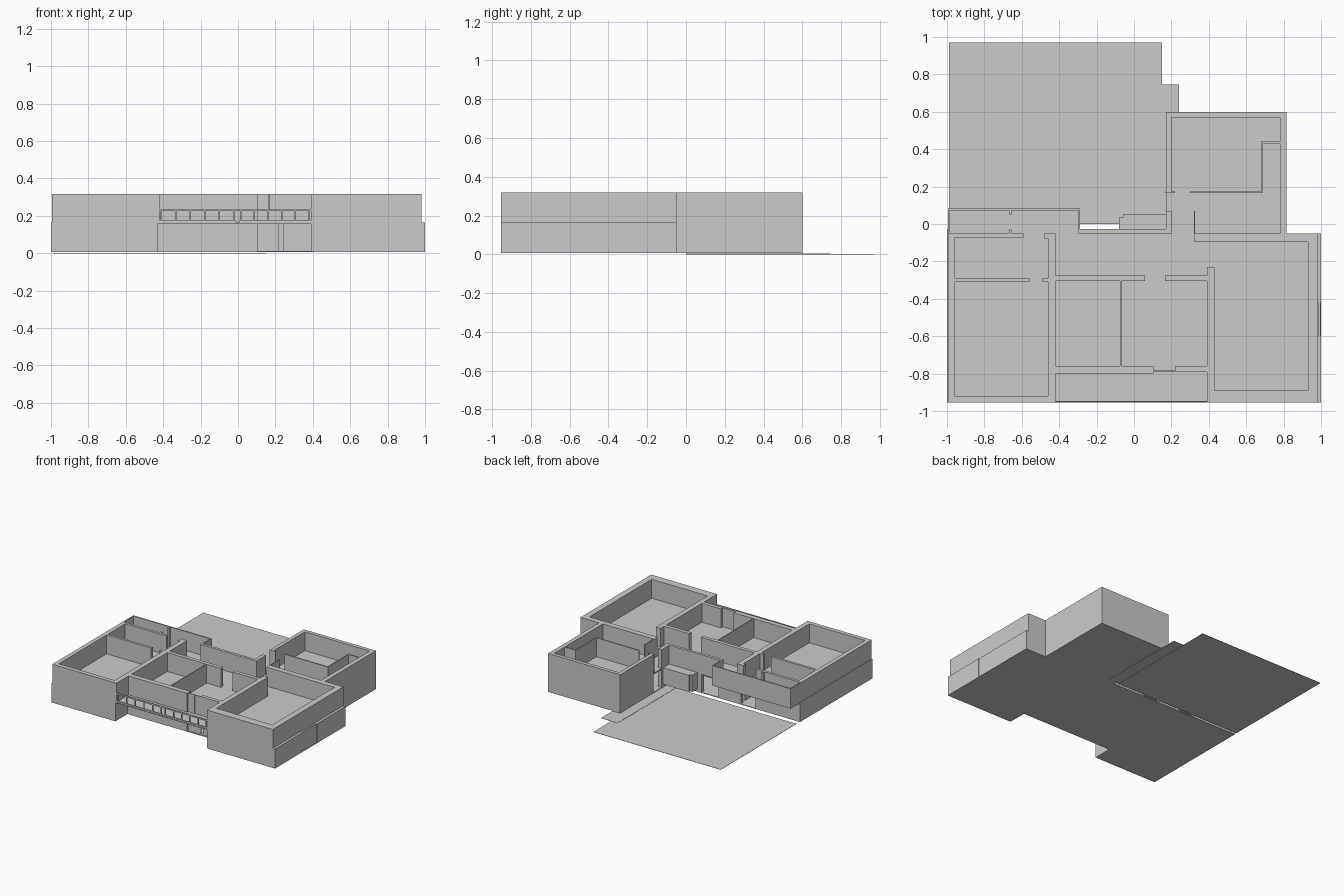
import bpy, bmesh
from mathutils import Vector

LOW, MID, TOP = 0.01, 0.165, 0.318


def finish(bm, name):
    mesh = bpy.data.meshes.new(name)
    bmesh.ops.recalc_face_normals(bm, faces=bm.faces)
    bm.to_mesh(mesh)
    bm.free()
    ob = bpy.data.objects.new(name, mesh)
    bpy.context.collection.objects.link(ob)
    return ob


def boxes(name, rects, z0, z1):
    """One object made of boxes, each given as x0, x1, y0, y1."""
    bm = bmesh.new()
    for x0, x1, y0, y1 in rects:
        vs = bmesh.ops.create_cube(bm, size=1)["verts"]
        bmesh.ops.scale(bm, vec=(x1 - x0, y1 - y0, z1 - z0), verts=vs)
        bmesh.ops.translate(bm, vec=((x0 + x1) / 2, (y0 + y1) / 2, (z0 + z1) / 2), verts=vs)
    return finish(bm, name)


def slab(name, outline, z0, z1):
    """Extruded floor outline."""
    bm = bmesh.new()
    face = bm.faces.new([bm.verts.new((x, y, z0)) for x, y in outline])
    ext = bmesh.ops.extrude_face_region(bm, geom=[face])["geom"]
    vs = [g for g in ext if isinstance(g, bmesh.types.BMVert)]
    bmesh.ops.translate(bm, vec=Vector((0, 0, z1 - z0)), verts=vs)
    return finish(bm, name)


# Paving behind the house
boxes("terrace", [(-0.99, 0.15, 0.0, 0.97)], 0.0, 0.002)
boxes("entry_path", [(0.09, 0.24, 0.0, 0.745)], 0.003, 0.005)

# Floors
back_right = [(1, -0.05), (0.815, -0.05), (0.815, 0.6), (0.17, 0.6), (0.17, -0.03)]
slab("ground_floor", [(-1, -0.955), (-0.43, -0.955), (-0.43, -0.8), (0.4, -0.8),
                      (0.4, -0.955), (1, -0.955)] + back_right + [(-1, -0.03)], 0.007, 0.012)
slab("upper_floor", [(-0.995, -0.955), (0.98, -0.955), (0.98, -0.05)] + back_right[1:] +
     [(-0.29, -0.03), (-0.29, 0.082), (-0.995, 0.082)], MID - 0.008, MID)

# Ground storey: outer walls
boxes("lower_left_wing", [
    (-1, -0.96, -0.955, -0.03), (-1, -0.43, -0.955, -0.92), (-0.46, -0.43, -0.955, -0.1),
    (-0.96, -0.46, -0.31, -0.29)], LOW, MID)
boxes("lower_back_wall", [
    (-1, -0.6, -0.06, -0.03), (-0.47, -0.27, -0.06, -0.03), (-0.12, 0.2, -0.06, -0.03)], LOW, MID)
boxes("lower_front_wall", [
    (-0.43, 0.105, -0.8, -0.76), (0.105, 0.22, -0.79, -0.78), (0.24, 0.4, -0.79, -0.76)], LOW, MID)
boxes("lower_right_wing", [
    (0.39, 0.43, -0.955, -0.23), (0.4, 1, -0.955, -0.92), (0.95, 1, -0.955, -0.6),
    (0.95, 1, -0.42, -0.05), (0.78, 1, -0.095, -0.05)], LOW, MID)
boxes("side_door", [(0.985, 0.998, -0.6, -0.42)], LOW, MID)
boxes("lower_back_block", [
    (0.17, 0.2, -0.05, 0.07), (0.17, 0.2, 0.17, 0.6), (0.17, 0.815, 0.57, 0.6),
    (0.78, 0.815, -0.05, 0.6)], LOW, MID)
boxes("lower_partitions", [
    (-0.43, 0.06, -0.305, -0.275), (0.165, 0.4, -0.305, -0.275), (0.3, 0.78, 0.165, 0.175)], LOW, MID)

# Bay beside the rear entrance
boxes("entry_bay", [(-0.08, 0.17, -0.03, 0.035), (-0.06, 0.17, 0.035, 0.05)], 0.03, MID)

# Upper storey: left wing with the overhanging strip room
boxes("upper_left_wing", [
    (-0.995, -0.96, -0.955, -0.05), (-0.995, -0.42, -0.955, -0.92), (-0.46, -0.42, -0.955, -0.28),
    (-0.46, -0.42, -0.28, -0.05), (-0.48, -0.42, -0.078, -0.05),
    (-0.96, -0.56, -0.31, -0.29), (-0.49, -0.46, -0.31, -0.29), (-0.995, -0.59, -0.072, -0.05)], MID, TOP)
boxes("strip_room", [
    (-0.995, -0.985, -0.05, 0.082), (-0.995, -0.29, 0.072, 0.082), (-0.3, -0.29, -0.05, 0.082),
    (-0.668, -0.655, 0.05, 0.072), (-0.668, -0.655, -0.05, -0.03)], MID, TOP)

# Upper storey: middle rooms and hall
boxes("upper_middle_rooms", [
    (-0.42, 0.06, -0.305, -0.275), (0.165, 0.39, -0.305, -0.275), (-0.075, -0.068, -0.76, -0.305),
    (-0.42, 0.105, -0.8, -0.76), (0.22, 0.39, -0.79, -0.76), (-0.3, 0.2, -0.05, -0.027)], MID, TOP)
boxes("balcony_door", [(0.105, 0.163, -0.79, -0.784), (0.166, 0.22, -0.79, -0.784)], MID, TOP)

# Upper storey: right wing
boxes("upper_right_wing", [
    (0.39, 0.43, -0.955, -0.23), (0.39, 0.98, -0.955, -0.89), (0.93, 0.98, -0.955, -0.05),
    (0.325, 0.98, -0.095, -0.05), (0.32, 0.327, -0.095, 0.07)], MID, TOP)

# Upper storey: back block
boxes("upper_back_block", [
    (0.17, 0.2, -0.05, 0.07), (0.17, 0.2, 0.165, 0.6), (0.17, 0.815, 0.57, 0.6),
    (0.78, 0.815, -0.05, 0.6)], MID, TOP)
boxes("back_block_partitions", [
    (0.165, 0.22, 0.165, 0.175), (0.3, 0.69, 0.165, 0.175), (0.68, 0.69, 0.17, 0.44),
    (0.68, 0.78, 0.43, 0.44)], MID, TOP)

# Balcony railing in two sections
Y0, Y1 = -0.953, -0.946
spans = [(-0.42, -0.012), (0.005, 0.39)]
rails = [(a, b, Y0, Y1) for a, b in spans]
boxes("balcony_top_rail", [(-0.42, 0.39, Y0, Y1)], 0.226, 0.238)
boxes("balcony_bottom_rail", rails, MID, 0.176)
posts = []
for a, b in spans:
    for i in range(6):
        x = a + 0.01 + (b - a - 0.02) * i / 5
        posts.append((x - 0.004, x + 0.004, Y0, Y1))
boxes("balcony_posts", posts, 0.17, 0.23)
